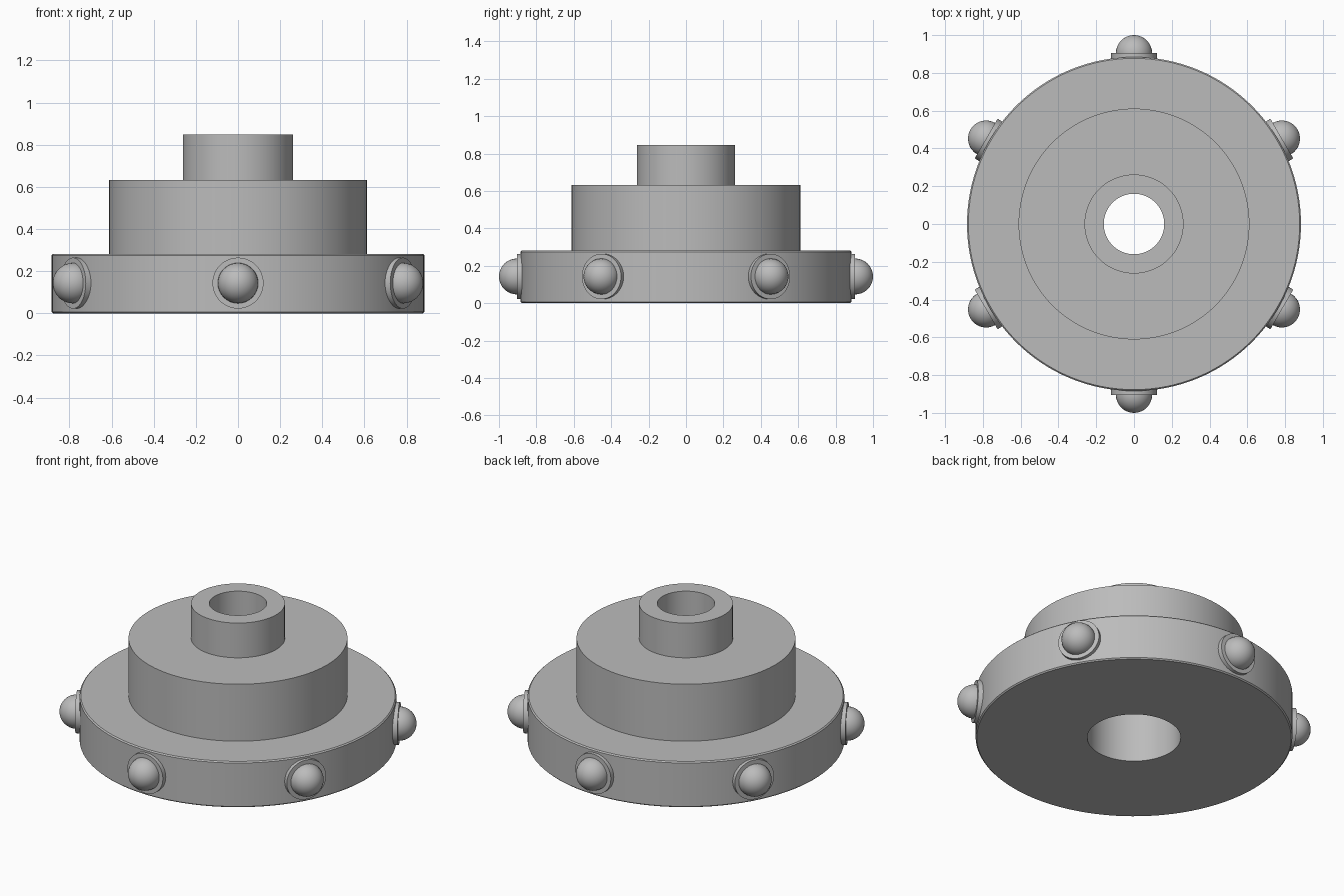
import bpy
from math import pi, sin, cos, radians

cube = bpy.data.objects.get("Cube")
if cube:
    bpy.data.objects.remove(cube)

metal = bpy.data.materials.new("grey_metal")
metal.use_nodes = True
GREY = (0.5, 0.5, 0.5, 1)
metal.diffuse_color = GREY
metal.node_tree.nodes["Principled BSDF"].inputs["Base Color"].default_value = GREY

BORE, NECK, HUB, RIM = 0.261, 0.262, 0.611, 0.884
STUD_Z = 0.143


def finish(obj, name):
    obj.name = name
    obj.data.materials.append(metal)
    bpy.ops.object.select_all(action="DESELECT")
    obj.select_set(True)
    bpy.context.view_layer.objects.active = obj
    bpy.ops.object.shade_smooth_by_angle(angle=radians(35))
    return obj


def ring(name, inner, outer, bottom, top, chamfer=0, sides=128):
    """Spin a closed rectangular section, with optional chamfered outer edges."""
    section = [(inner, bottom), (outer - chamfer, bottom)]
    if chamfer:
        section += [(outer, bottom + chamfer), (outer, top - chamfer)]
    else:
        section += [(outer, bottom)]
    section += [(outer - chamfer, top), (inner, top)]
    n = len(section)
    verts = [(r * cos(2 * pi * i / sides), r * sin(2 * pi * i / sides), z)
             for i in range(sides) for r, z in section]
    faces = []
    for i in range(sides):
        a, b = i * n, (i + 1) % sides * n
        for j in range(n):
            k = (j + 1) % n
            faces.append((a + j, b + j, b + k, a + k))
    mesh = bpy.data.meshes.new(name)
    mesh.from_pydata(verts, [], faces)
    obj = bpy.data.objects.new(name, mesh)
    bpy.context.collection.objects.link(obj)
    return finish(obj, name)


# Stepped body: wide base, hub and narrow neck tube
ring("base_flange", BORE, RIM, 0, 0.282, chamfer=0.007)
ring("hub", BORE, HUB, 0.282, 0.633)
ring("neck_tube", 0.16, NECK, 0.633, 0.847)

# Six ball studs with washers around the rim
for i in range(6):
    angle = radians(30 + 60 * i)
    dx, dy = cos(angle), sin(angle)
    turn = (0, pi / 2, angle)
    bpy.ops.mesh.primitive_cylinder_add(
        vertices=48, radius=0.121, depth=0.036,
        location=(0.886 * dx, 0.886 * dy, STUD_Z), rotation=turn)
    finish(bpy.context.object, f"stud_washer_{i + 1}")
    bpy.ops.mesh.primitive_uv_sphere_add(
        segments=32, ring_count=16, radius=0.096,
        location=(0.904 * dx, 0.904 * dy, STUD_Z), rotation=turn)
    finish(bpy.context.object, f"ball_stud_{i + 1}")
